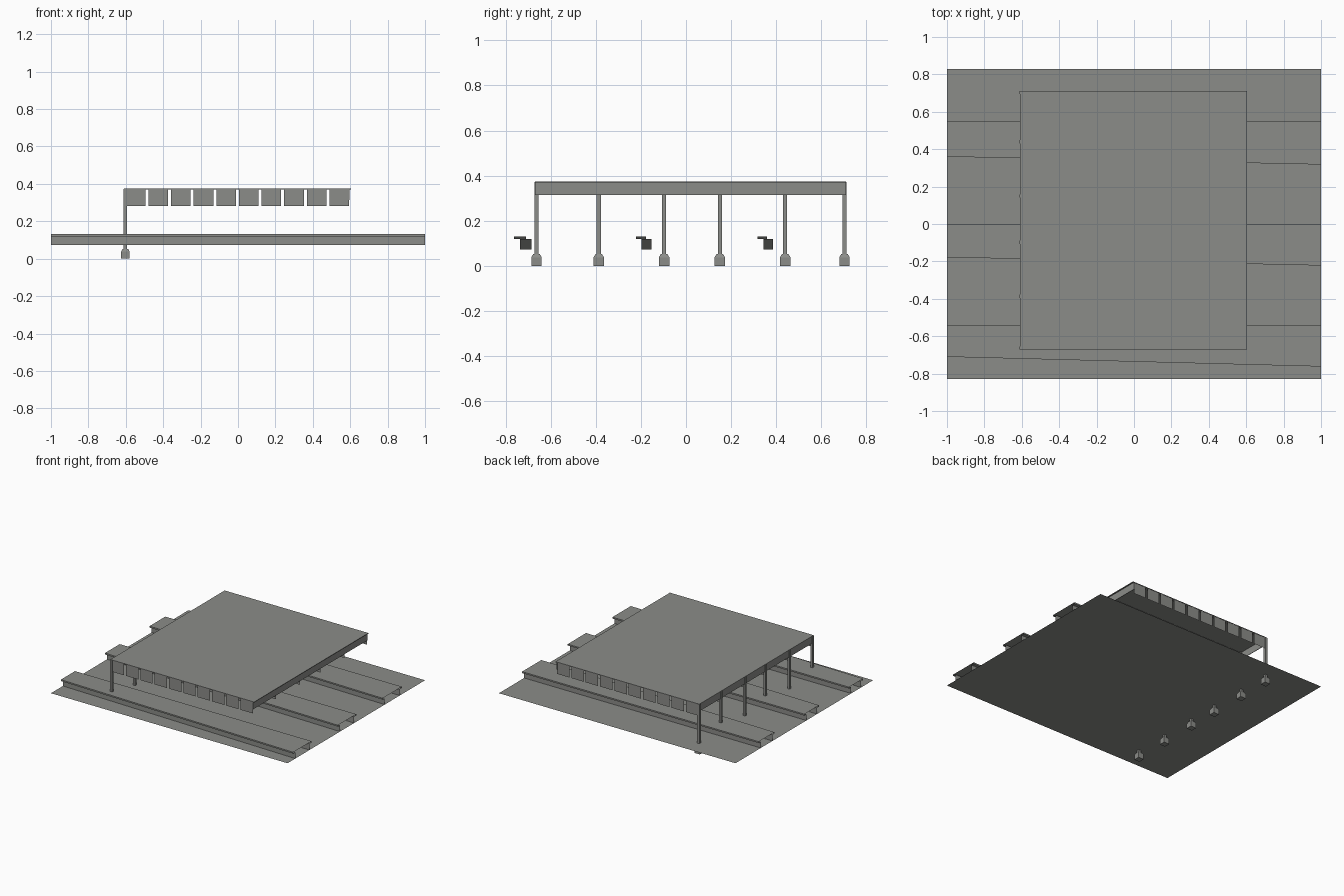
import bpy

cube = bpy.data.objects.get("Cube")
if cube:
    bpy.data.objects.remove(cube)

grey = bpy.data.materials.new("warm_grey")
grey.use_nodes = True
COLOUR = (0.26, 0.265, 0.25, 1)
grey.diffuse_color = COLOUR
grey.node_tree.nodes["Principled BSDF"].inputs["Base Color"].default_value = COLOUR


def build(name, verts, faces):
    mesh = bpy.data.meshes.new(name)
    mesh.from_pydata(verts, [], faces)
    mesh.materials.append(grey)
    obj = bpy.data.objects.new(name, mesh)
    bpy.context.scene.collection.objects.link(obj)
    return obj


def frustum(name, x, y, levels):
    """Square stack: levels are (height, half width) pairs."""
    verts = [(x + sx * h, y + sy * h, z) for z, h in levels
             for sx, sy in ((-1, -1), (1, -1), (1, 1), (-1, 1))]
    faces = [(3, 2, 1, 0)]
    for k in range(0, 4 * (len(levels) - 1), 4):
        faces += [(k + i, k + (i + 1) % 4, k + (i + 1) % 4 + 4, k + i + 4) for i in range(4)]
    n = len(verts)
    faces.append((n - 4, n - 3, n - 2, n - 1))
    return build(name, verts, faces)


def slab(name, x0, x1, y0, y1, z0, z1):
    verts = [(x, y, z) for z in (z0, z1)
             for x, y in ((x0, y0), (x1, y0), (x1, y1), (x0, y1))]
    faces = [(3, 2, 1, 0), (4, 5, 6, 7)]
    faces += [(i, (i + 1) % 4, (i + 1) % 4 + 4, i + 4) for i in range(4)]
    return build(name, verts, faces)


GROUND = 0.073
ROOF_X = (-0.61, 0.605)
ROOF_Y = (-0.67, 0.71)
ROOF_Z = 0.372

# Ground sheet
build("ground", [(-1, -0.83, GROUND), (1, -0.83, GROUND), (1, 0.83, GROUND), (-1, 0.83, GROUND)],
      [(0, 1, 2, 3)])

# Platforms: open-ended folded sheets with a skewed front and an overhanging lip
for number, (front_right, front_left, back) in enumerate(
        ((-0.71, -0.762, -0.54), (-0.178, -0.222, 0.0), (0.36, 0.318, 0.55)), 1):
    inset = 0.025
    section = ((0, inset, GROUND), (0, inset, 0.12), (0, 0, 0.12), (0, 0, 0.131),
               (1, 0, 0.131), (1, 0, 0.12), (1, -inset, 0.12), (1, -inset, GROUND))
    verts = [(x, (back if side else front) + dy, z)
             for x, front in ((-1, front_right), (1, front_left))
             for side, dy, z in section]
    n = len(section)
    build(f"platform_{number}", verts,
          [(i, i + n, i + n + 1, i + 1) for i in range(n - 1)])

# Columns on tapered footings
rows = (-0.663, -0.387, -0.097, 0.15, 0.44, 0.703)
for number, y in enumerate(rows, 1):
    frustum(f"footing_{number}", -0.602, y,
            ((0, 0.023), (0.038, 0.023), (0.053, 0.014)))
    slab(f"column_{number}", -0.611, -0.593, y - 0.009, y + 0.009, 0.05, ROOF_Z)

# Canopy roof and side beams
slab("roof", *ROOF_X, *ROOF_Y, ROOF_Z - 0.003, ROOF_Z + 0.002)
for side, x in (("right", -0.605), ("left", 0.592)):
    slab(f"{side}_side_beam", x, x + 0.004, *ROOF_Y, 0.315, ROOF_Z)

# Rows of hanging panels under the roof
for number, y in enumerate(rows, 1):
    edge = ROOF_Y[0] + 0.002 if number == 1 else ROOF_Y[1] - 0.002 if number == len(rows) else y
    verts, faces = [], []
    for i in range(10):
        x = -0.6 + 0.121 * i
        b = len(verts)
        verts += [(x, edge, 0.283), (x + 0.105, edge, 0.283),
                  (x + 0.105, edge, ROOF_Z), (x, edge, ROOF_Z)]
        faces.append((b, b + 1, b + 2, b + 3))
    build(f"hanging_panels_{number}", verts, faces)
